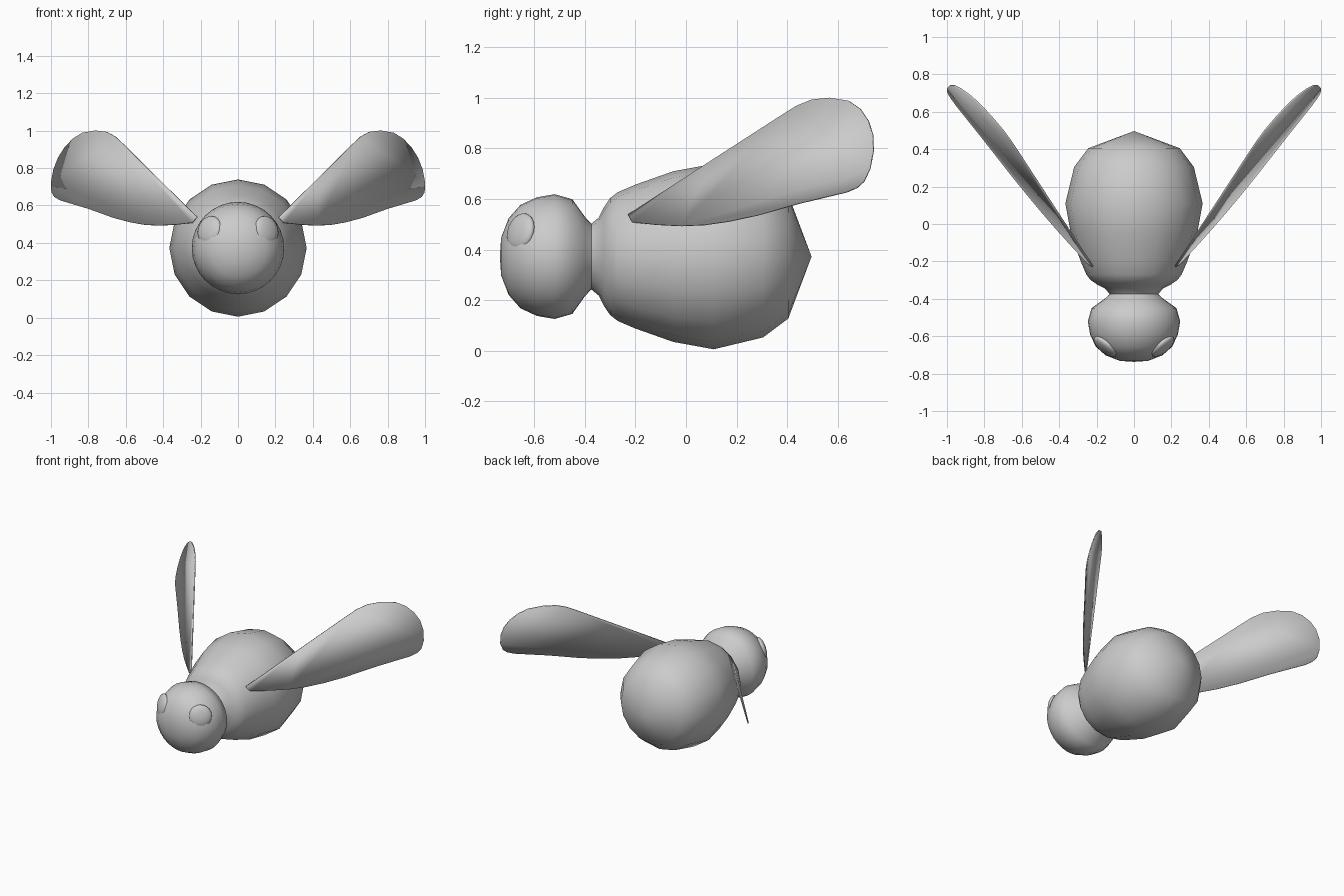
import bpy, bmesh, math
from mathutils import Vector, Matrix

if "Cube" in bpy.data.objects:
    bpy.data.objects.remove(bpy.data.objects["Cube"])

AXIS_Z = 0.372


def finish(name, bm, angle):
    bmesh.ops.recalc_face_normals(bm, faces=bm.faces[:])
    mesh = bpy.data.meshes.new(name)
    bm.to_mesh(mesh)
    bm.free()
    ob = bpy.data.objects.new(name, mesh)
    bpy.context.collection.objects.link(ob)
    bpy.ops.object.select_all(action='DESELECT')
    ob.select_set(True)
    bpy.context.view_layer.objects.active = ob
    bpy.ops.object.shade_smooth_by_angle(angle=math.radians(angle))
    return ob


def revolve(name, profile, sides):
    """Spin (y, radius) points around the lengthwise axis."""
    bm = bmesh.new()
    rings = []
    for y, r in profile:
        n = sides if r > 0 else 1
        rings.append([bm.verts.new((r * math.cos(2 * math.pi * i / sides), y,
                                    AXIS_Z + r * math.sin(2 * math.pi * i / sides)))
                      for i in range(n)])
    for a, b in zip(rings, rings[1:]):
        for i in range(sides):
            j = (i + 1) % sides
            quad = [a[i % len(a)], a[j % len(a)], b[j % len(b)], b[i % len(b)]]
            bm.faces.new(list(dict.fromkeys(quad)))
    return finish(name, bm, 60)


# Head and body, meeting at the neck
revolve("head", [(-0.737, 0), (-0.732, 0.075), (-0.702, 0.152), (-0.655, 0.205),
                 (-0.59, 0.235), (-0.52, 0.247), (-0.45, 0.227), (-0.40, 0.157),
                 (-0.375, 0.13)], 32)
revolve("body", [(-0.375, 0.13), (-0.345, 0.155), (-0.325, 0.195), (-0.30, 0.232),
                 (-0.27, 0.255), (-0.20, 0.285), (-0.05, 0.338), (0.11, 0.367),
                 (0.305, 0.32), (0.405, 0.245), (0.497, 0)], 16)

# Wing outline as seen from the front (x, z); its plane gives y
WING = [(0.22, 0.538), (0.44, 0.757), (0.61, 0.925), (0.655, 0.968), (0.70, 0.993),
        (0.76, 1.0), (0.83, 0.988), (0.88, 0.957), (0.925, 0.91), (0.96, 0.855),
        (0.985, 0.79), (0.998, 0.72), (0.995, 0.67), (0.98, 0.645), (0.95, 0.627),
        (0.80, 0.582), (0.67, 0.535), (0.58, 0.511), (0.50, 0.497), (0.42, 0.493),
        (0.33, 0.498), (0.245, 0.508)]

for side, label in ((1, "left"), (-1, "right")):
    # Thin flat wing
    bm = bmesh.new()
    bm.faces.new([bm.verts.new((side * x, -0.694 + 1.134 * x + 0.403 * z, z))
                  for x, z in WING])
    wing = finish(label + "_wing", bm, 30)
    solid = wing.modifiers.new("thickness", 'SOLIDIFY')
    solid.thickness = 0.008
    solid.offset = 0

    # Lens-shaped eye lying on the head
    bm = bmesh.new()
    normal = Vector((side * 0.6, -0.73, 0.25))
    place = (Matrix.Translation((side * 0.153, -0.655, 0.469))
             @ normal.to_track_quat('Z', 'Y').to_matrix().to_4x4()
             @ Matrix.Diagonal((0.077, 0.077, 0.028, 1)))
    bmesh.ops.create_uvsphere(bm, u_segments=20, v_segments=12, radius=1, matrix=place)
    finish(label + "_eye", bm, 60)
